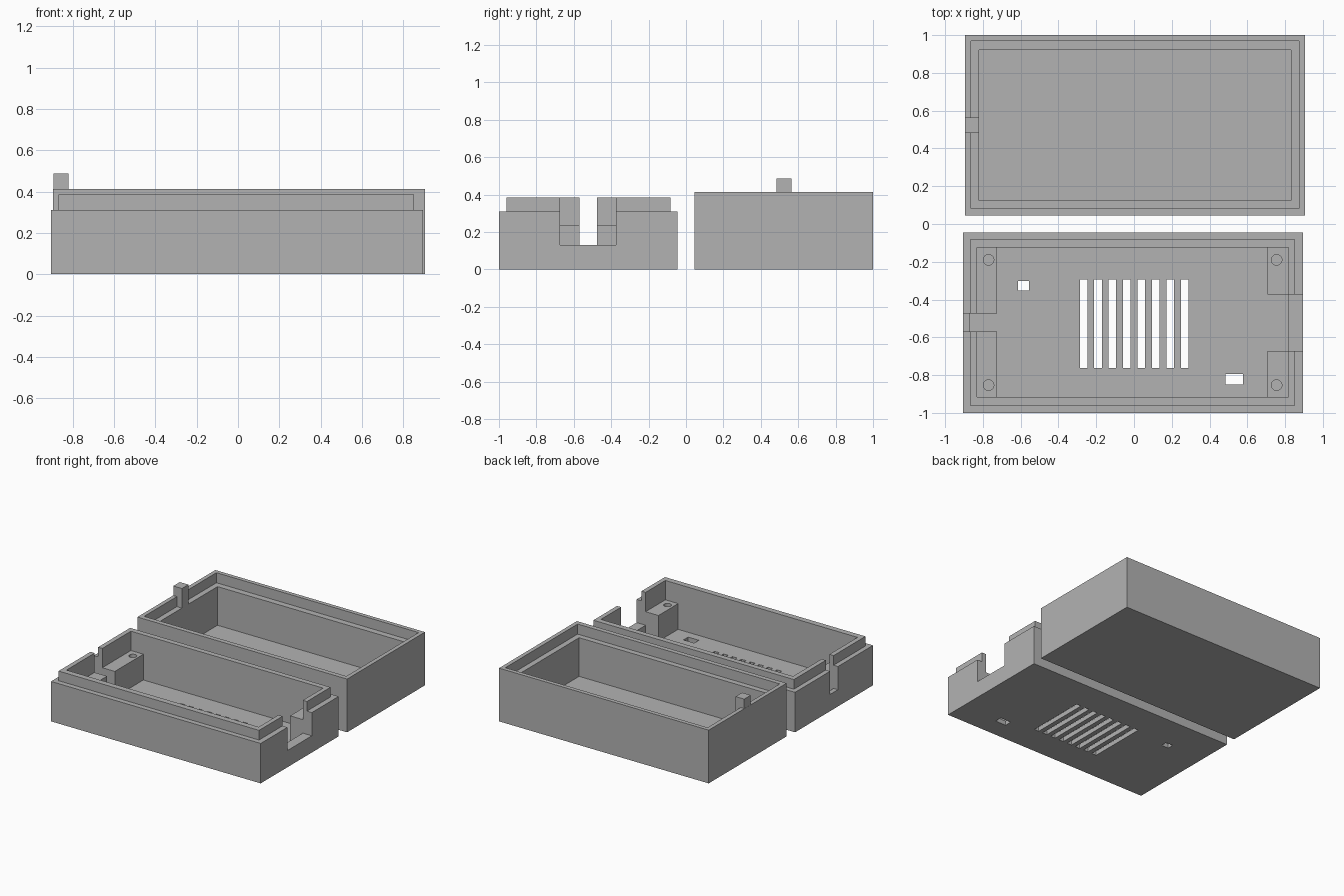
import bpy, math

if "Cube" in bpy.data.objects:
    bpy.data.objects.remove(bpy.data.objects["Cube"])

grey = bpy.data.materials.new("plain grey")
grey.diffuse_color = (0.45, 0.45, 0.45, 1)
grey.use_nodes = True
grey.node_tree.nodes["Principled BSDF"].inputs["Base Color"].default_value = grey.diffuse_color


def box(name, x0, x1, y0, y1, z0, z1):
    """Box between two corners."""
    verts = [(x, y, z) for x in (x0, x1) for y in (y0, y1) for z in (z0, z1)]
    faces = [(0, 1, 3, 2), (4, 6, 7, 5), (0, 4, 5, 1),
             (2, 3, 7, 6), (0, 2, 6, 4), (1, 5, 7, 3)]
    mesh = bpy.data.meshes.new(name)
    mesh.from_pydata(verts, [], faces)
    mesh.materials.append(grey)
    ob = bpy.data.objects.new(name, mesh)
    bpy.context.collection.objects.link(ob)
    return ob


def combine(target, tool, operation):
    """Apply a boolean, then discard the tool."""
    mod = target.modifiers.new(operation, 'BOOLEAN')
    mod.operation, mod.solver, mod.object = operation, 'EXACT', tool
    bpy.context.view_layer.objects.active = target
    bpy.ops.object.modifier_apply(modifier=mod.name)
    bpy.data.objects.remove(tool)


def add(target, *dims):
    combine(target, box("addition", *dims), 'UNION')


def cut(target, *dims):
    combine(target, box("cutter", *dims), 'DIFFERENCE')


FLOOR = 0.035

# Lower tray: outer shell, raised lip and cavity
base = box("vented_base", -0.905, 0.895, -1, -0.045, 0, 0.31)
add(base, -0.868, 0.853, -0.96, -0.083, 0.1, 0.385)
cut(base, -0.832, 0.818, -0.915, -0.125, FLOOR, 0.6)

# Corner screw blocks, sunk into the walls and floor
for x0, x1, y0, y1 in ((-0.85, -0.725, -0.475, -0.1), (-0.85, -0.725, -0.93, -0.57),
                       (0.708, 0.84, -0.373, -0.1), (0.708, 0.84, -0.93, -0.673)):
    add(base, x0, x1, y0, y1, 0.02, 0.235)

# Blind screw holes
for x in (-0.77, 0.755):
    for y in (-0.19, -0.853):
        bpy.ops.mesh.primitive_cylinder_add(vertices=24, radius=0.028, depth=0.3,
                                            location=(x, y, 0.23))
        combine(base, bpy.context.object, 'DIFFERENCE')

# Cable notch and wide connector notch in the end walls
cut(base, -1, -0.78, -0.57, -0.475, 0.13, 0.6)
cut(base, -0.868, -0.78, -0.57, -0.475, FLOOR, 0.6)
cut(base, 0.76, 1, -0.673, -0.373, 0.13, 0.6)

# Ventilation slots and two small openings in the floor
for i in range(8):
    x = -0.287 + i * 0.0765
    cut(base, x, x + 0.04, -0.763, -0.295, -0.1, 0.1)
cut(base, -0.615, -0.555, -0.353, -0.303, -0.1, 0.1)
cut(base, 0.485, 0.577, -0.85, -0.793, -0.1, 0.1)

# Upper tray: shell, deep cavity, and a stepped rim that receives the lip
lid = box("deep_lid", -0.895, 0.905, 0.045, 1, 0, 0.413)
cut(lid, -0.82, 0.83, 0.125, 0.92, FLOOR, 0.6)
cut(lid, -0.863, 0.873, 0.082, 0.968, 0.335, 0.6)

# Locating tab on the lid rim
add(lid, -0.894, -0.82, 0.483, 0.563, 0.3, 0.487)

for ob in (base, lid):
    ob.data.materials.clear()
    ob.data.materials.append(grey)
    for p in ob.data.polygons:
        p.material_index = 0
        p.use_smooth = False
